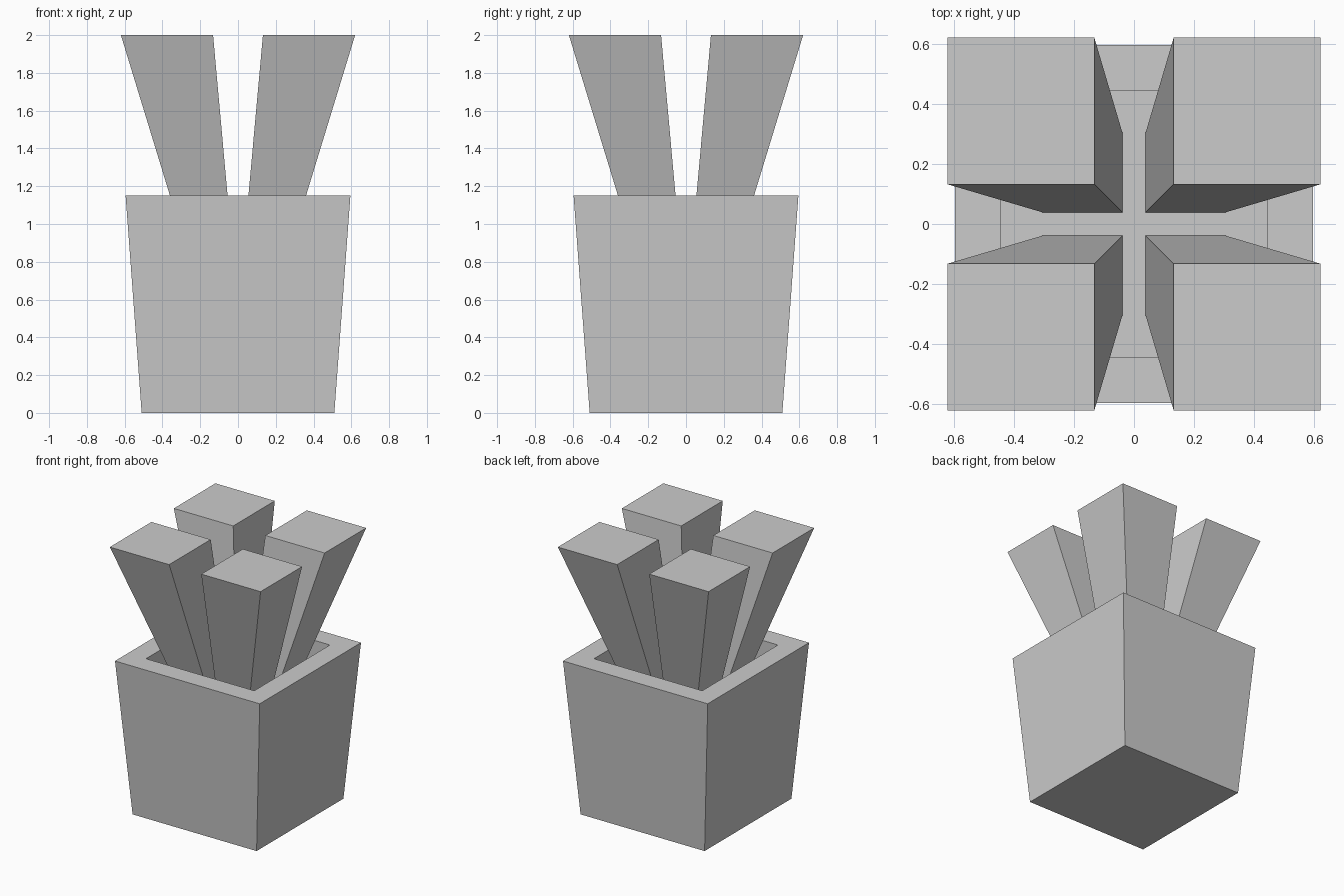
import bpy, bmesh

if "Cube" in bpy.data.objects:
    bpy.data.objects.remove(bpy.data.objects["Cube"])

POT_H = 1.15      # rim height
SOIL_Z = 0.96     # floor of the recess
TOP_Z = 2.0       # stem tops


def square(bm, x0, x1, y0, y1, z):
    return [bm.verts.new(p) for p in ((x0, y0, z), (x1, y0, z), (x1, y1, z), (x0, y1, z))]


def skin(name, rings):
    """Closed solid through a sequence of square rings (x0, x1, y0, y1, z)."""
    bm = bmesh.new()
    loops = [square(bm, *r) for r in rings]
    for a, b in zip(loops, loops[1:]):
        for i in range(4):
            j = (i + 1) % 4
            bm.faces.new((a[i], a[j], b[j], b[i]))
    bm.faces.new(loops[0])
    bm.faces.new(loops[-1])
    bmesh.ops.recalc_face_normals(bm, faces=bm.faces)
    mesh = bpy.data.meshes.new(name)
    bm.to_mesh(mesh)
    bm.free()
    obj = bpy.data.objects.new(name, mesh)
    bpy.context.collection.objects.link(obj)
    return obj


# Pot: flared outside, flat rim, straight-walled recess
profile = [(0.51, 0), (0.595, POT_H), (0.445, POT_H), (0.445, SOIL_Z)]
skin("pot", [(-r, r, -r, r, z) for r, z in profile])

# Four square stems leaning outwards and widening to flat tops
for sx, side in ((-1, "left"), (1, "right")):
    for sy, depth in ((-1, "front"), (1, "back")):
        rings = [(sx * a, sx * b, sy * a, sy * b, z)
                 for a, b, z in ((0.038, 0.302, SOIL_Z), (0.132, 0.62, TOP_Z))]
        skin(f"stem_{depth}_{side}", rings)
